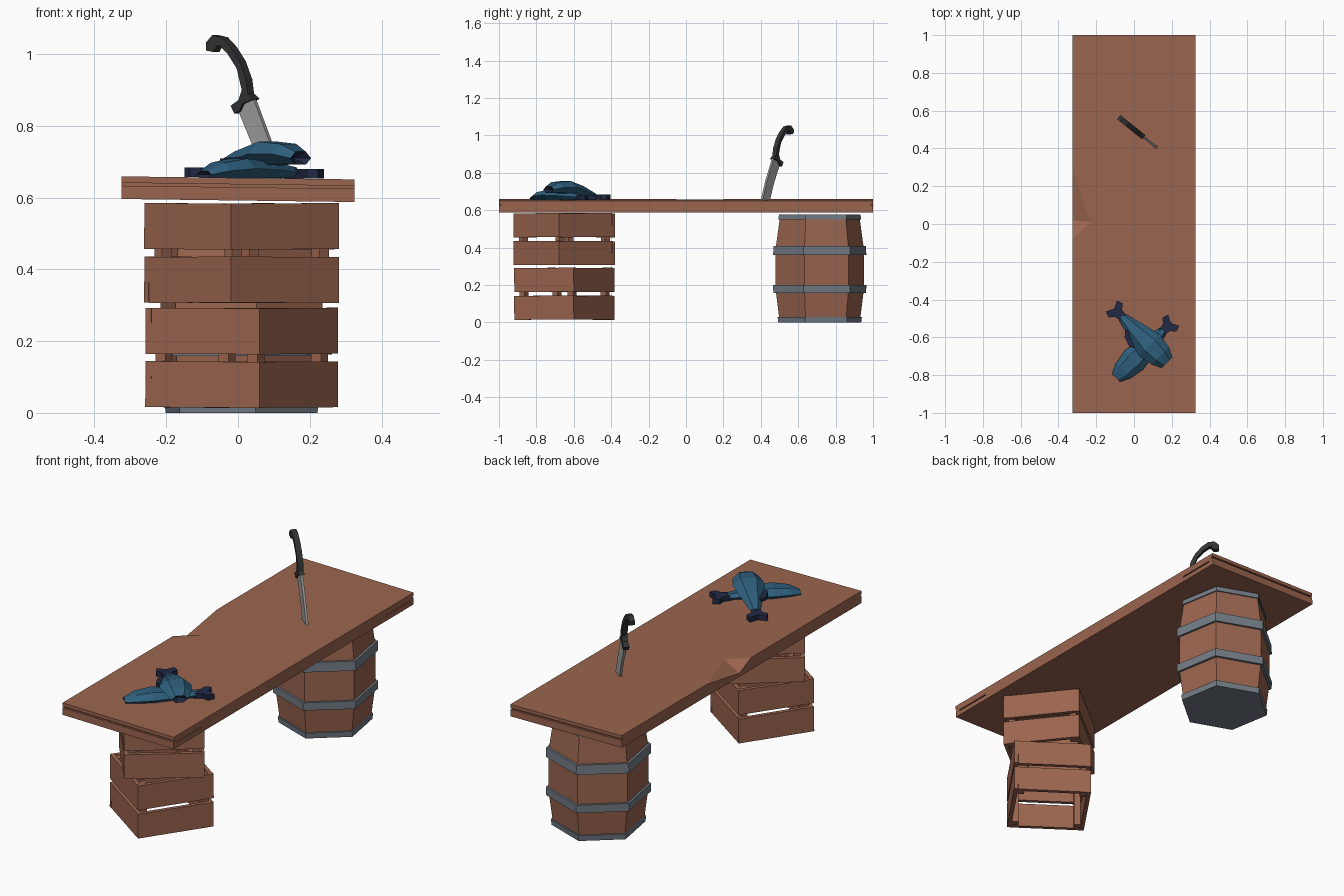
import bpy, bmesh, math, random
from mathutils import Vector, Matrix

if "Cube" in bpy.data.objects:
    bpy.data.objects.remove(bpy.data.objects["Cube"])

random.seed(4)

def material(name, rgb):
    m = bpy.data.materials.new(name)
    m.diffuse_color = (*rgb, 1)
    m.use_nodes = True
    m.node_tree.nodes["Principled BSDF"].inputs["Base Color"].default_value = m.diffuse_color
    return m

WOOD = material("brown wood", (0.33, 0.13, 0.078))
IRON = material("grey iron", (0.17, 0.20, 0.235))
STEEL = material("blade steel", (0.36, 0.36, 0.36))
GRIP = material("dark grip", (0.035, 0.035, 0.035))
BLUE = material("fish blue", (0.027, 0.115, 0.205))
NAVY = material("fish navy", (0.015, 0.023, 0.06))

def finish(bm, name, *mats):
    bmesh.ops.recalc_face_normals(bm, faces=bm.faces[:])
    me = bpy.data.meshes.new(name)
    bm.to_mesh(me)
    bm.free()
    for m in mats:
        me.materials.append(m)
    ob = bpy.data.objects.new(name, me)
    bpy.context.collection.objects.link(ob)
    return ob

def add_box(bm, centre, size, matrix=Matrix()):
    m = matrix @ Matrix.Translation(centre) @ Matrix.Diagonal((*size, 1))
    bmesh.ops.create_cube(bm, size=1, matrix=m)

def add_prism(bm, points, depth, mat=0):
    """Flat polygon thickened equally to both sides along depth."""
    d = Vector(depth) / 2
    a = [bm.verts.new(Vector(p) - d) for p in points]
    b = [bm.verts.new(Vector(p) + d) for p in points]
    n = len(a)
    faces = [bm.faces.new(a[::-1]), bm.faces.new(b)]
    faces += [bm.faces.new((a[i], a[(i + 1) % n], b[(i + 1) % n], b[i])) for i in range(n)]
    for f in faces:
        f.material_index = mat

def add_loft(bm, rings):
    """Skin rings of equal count; returns the end rings for capping."""
    vs = [[bm.verts.new(p) for p in r] for r in rings]
    n = len(vs[0])
    for r, s in zip(vs, vs[1:]):
        for i in range(n):
            bm.faces.new((r[i], r[(i + 1) % n], s[(i + 1) % n], s[i]))
    return vs[0], vs[-1]

# Table top: a plank with a chip broken out of its left edge
Z0, Z1, X = -0.033, 0.030, 0.325
bm = bmesh.new()
V = lambda *p: bm.verts.new(p)
low = [V(-X, -1, Z0), V(X, -1, Z0), V(X, 1, Z0), V(-X, 1, Z0)]
top = [V(-X, -1, Z1), V(X, -1, Z1), V(X, 1, Z1), V(-X, 1, Z1)]
chip_a, chip_b = V(-X, 0.29, Z1), V(-X, 0.02, -0.015)
chip_c, chip_d = V(-0.23, 0.01, Z1), V(-X, -0.08, Z1)
for f in (low[::-1], top + [chip_a, chip_c, chip_d], (chip_a, chip_b, chip_c),
          (chip_b, chip_d, chip_c), (low[0], low[1], top[1], top[0]),
          (low[1], low[2], top[2], top[1]), (low[2], low[3], top[3], top[2]),
          (low[3], low[0], top[0], chip_d, chip_b, chip_a, top[3])):
    bm.faces.new(f)
table = finish(bm, "table_top", WOOD)

# Grooves split the end edges and the right edge corners
bm = bmesh.new()
add_box(bm, (0, -1, 0.008), (0.8, 0.02, 0.008))
add_box(bm, (0, 1, 0.008), (0.8, 0.02, 0.008))
add_box(bm, (X, 0.87, -0.006), (0.015, 0.2, 0.006))
add_box(bm, (X, -0.87, -0.006), (0.015, 0.2, 0.006))
cutter = finish(bm, "groove_cutter", WOOD)
mod = table.modifiers.new("grooves", 'BOOLEAN')
mod.object, mod.operation, mod.solver = cutter, 'DIFFERENCE', 'EXACT'
bpy.context.view_layer.objects.active = table
bpy.ops.object.modifier_apply(modifier=mod.name)
bpy.data.objects.remove(cutter)
table.location = (0, 0, 0.625)
table.rotation_euler = (0, 0.013, 0)

# Crates: corner posts with two slats on each side, open top and bottom
def crate(name, z, angle, side=0.386):
    bm = bmesh.new()
    base = Matrix.Translation((0.01, -0.65, z)) @ Matrix.Rotation(math.radians(angle), 4, 'Z')
    h, t, post = side / 2, 0.02, 0.034
    for sx in (-1, 1):
        for sy in (-1, 1):
            c = h - t - post / 2
            add_box(bm, (sx * c, sy * c, 0.14), (post, post, 0.27), base)
    for k in range(4):
        turn = base @ Matrix.Rotation(k * math.pi / 2, 4, 'Z')
        length = side if k % 2 == 0 else side - 2 * t
        for zc in (0.066, 0.215):
            tilt = Matrix.Translation((0, -h + t / 2, zc)) @ \
                Matrix.Rotation(random.uniform(-0.008, 0.008), 4, 'Y')
            add_box(bm, (0, 0, 0), (length, t, 0.128), turn @ tilt)
    return finish(bm, name, WOOD)

crate("lower_crate", 0.013, 55.5)
crate("upper_crate", 0.305, 38.7)

# Barrel: six-sided staves and iron bands
def hexagon(r, z):
    return [(0.01 + r * math.cos(math.radians(60 * i - 20)),
             0.715 + r * math.sin(math.radians(60 * i - 20)), z) for i in range(6)]

def turned(name, profile, mat):
    bm = bmesh.new()
    for end in add_loft(bm, [hexagon(r, z) for r, z in profile]):
        bm.faces.new(end)
    return finish(bm, name, mat)

turned("barrel_body", [(0.218, 0.006), (0.240, 0.18), (0.240, 0.39), (0.215, 0.57)], WOOD)
for i, (z0, z1, r0, r1) in enumerate([(0, 0.03, 0.225, 0.229), (0.158, 0.20, 0.252, 0.253),
                                      (0.36, 0.41, 0.253, 0.251), (0.55, 0.577, 0.225, 0.221)]):
    turned(f"barrel_band_{i + 1}", [(r0, z0), (r1, z1)], IRON)

# Fish: lofted body, hollow mouth and forked tail
def fish(name, tail, head, stations, fins=()):
    bm = bmesh.new()
    a, b = Vector((*tail, 0)), Vector((*head, 0))
    along = (b - a).normalized()
    across = Vector((-along.y, along.x, 0))
    up = Vector((0, 0, 1))
    rings = []
    for t, w, h, z in stations:
        c = a.lerp(b, t) + up * z
        rings.append([c + across * w * math.cos(q * math.pi / 3)
                      + up * h * 1.15 * math.sin(q * math.pi / 3) for q in range(6)])
    back, front = add_loft(bm, rings)
    bm.faces.new(back)
    mouth = bm.verts.new(a.lerp(b, 0.91) + up * stations[-1][3])
    for i in range(6):
        bm.faces.new((front[i], front[(i + 1) % 6], mouth)).material_index = 1
    outline = [(0.02, 0.018), (-0.025, 0.027), (-0.045, 0.052), (-0.078, 0.042), (-0.058, 0.0),
               (-0.078, -0.042), (-0.045, -0.052), (-0.025, -0.027), (0.02, -0.018)]
    add_prism(bm, [a + along * u + across * v + up * (stations[0][3] - 0.003)
                   for u, v in outline], (0, 0, 0.026), 1)
    for fin in fins:
        add_prism(bm, fin, (0, 0, 0.018), 1)
    return finish(bm, name, BLUE, NAVY)

fish("lower_fish", (0.155, -0.565), (-0.095, -0.815),
     [(0, 0.022, 0.015, 0.670), (0.3, 0.050, 0.022, 0.677), (0.62, 0.070, 0.028, 0.681),
      (0.85, 0.055, 0.022, 0.675), (1, 0.030, 0.010, 0.664)])
fish("upper_fish", (-0.065, -0.490), (0.175, -0.735),
     [(0, 0.022, 0.015, 0.674), (0.3, 0.052, 0.028, 0.700), (0.62, 0.078, 0.034, 0.722),
      (0.85, 0.065, 0.028, 0.722), (1, 0.040, 0.018, 0.710)],
     [[(0.03, -0.57, 0.71), (-0.045, -0.56, 0.70), (-0.05, -0.60, 0.70),
       (-0.025, -0.65, 0.70), (0.04, -0.66, 0.71)]])

# Cleaver-like knife standing in the table, drawn in its own upright plane
def knife_part(name, outline, thickness, mat):
    bm = bmesh.new()
    n = Vector((0.625, 0.78, 0)) * thickness
    add_prism(bm, [(x, 0.405 + 0.8 * (0.12 - x), z) for x, z in outline], n, )
    return finish(bm, name, mat)

knife_part("knife_blade", [(0.125, 0.64), (0.075, 0.64), (0.042, 0.75), (0.003, 0.845),
                           (0.045, 0.88), (0.088, 0.765)], 0.012, STEEL)
knife_part("knife_handle", [
    (0.052, 0.875), (0.036, 0.89), (0.031, 0.93), (0.013, 0.98), (-0.012, 1.02), (-0.037, 1.047),
    (-0.063, 1.053), (-0.081, 1.032), (-0.080, 1.010), (-0.060, 1.006), (-0.052, 1.022),
    (-0.043, 1.024), (-0.02, 1.0), (0.005, 0.96), (0.019, 0.90), (0.010, 0.872),
    (-0.012, 0.856), (-0.002, 0.835), (0.012, 0.84), (0.022, 0.862)], 0.028, GRIP)
